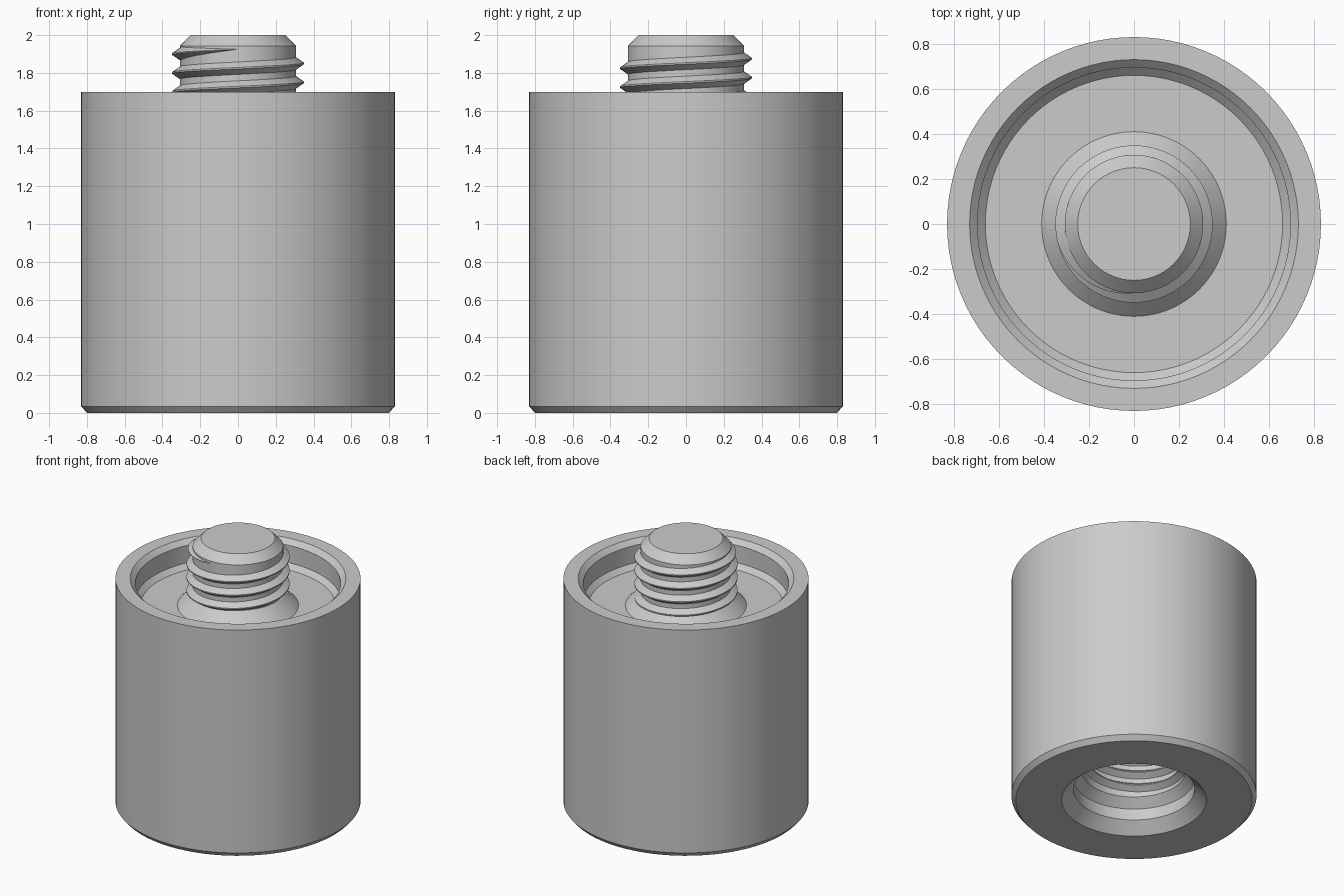
import bpy, bmesh
from math import cos, sin, tau, radians

cube = bpy.data.objects.get("Cube")
if cube:
    bpy.data.objects.remove(cube, do_unlink=True)

GREY = 0.6
STEPS = 96      # segments per turn
PITCH = 0.1     # thread rise per turn

metal = bpy.data.materials.new("plain grey")
metal.use_nodes = True
metal.diffuse_color = (GREY, GREY, GREY, 1)
metal.node_tree.nodes["Principled BSDF"].inputs["Base Color"].default_value = (GREY, GREY, GREY, 1)


def sweep(name, section, start, steps):
    """Turn a section (function of angle giving r, z points) about the z axis."""
    bm = bmesh.new()
    rings = []
    for j in range(steps + 1):
        a = start + tau * j / STEPS
        rings.append([bm.verts.new((r * cos(a), r * sin(a), z)) for r, z in section(a)])
    for near, far in zip(rings, rings[1:]):
        for i in range(len(near) - 1):
            bm.faces.new((near[i], far[i], far[i + 1], near[i + 1]))
    bmesh.ops.remove_doubles(bm, verts=bm.verts, dist=1e-5)
    mesh = bpy.data.meshes.new(name)
    bm.to_mesh(mesh)
    bm.free()
    mesh.materials.append(metal)
    ob = bpy.data.objects.new(name, mesh)
    bpy.context.collection.objects.link(ob)
    bpy.ops.object.select_all(action='DESELECT')
    bpy.context.view_layer.objects.active = ob
    ob.select_set(True)
    bpy.ops.object.shade_smooth_by_angle(angle=radians(30))
    return ob


def lathe(name, profile):
    return sweep(name, lambda a: profile, 0, STEPS)


def thread(name, root, crest, z_end, a_end, turns, fade_in, fade_out):
    """Helical ridge from root to crest radius, fading out at its ends."""
    a_start = a_end - turns * tau
    side = 1 if crest > root else -1

    def section(a):
        z = z_end + PITCH * (a - a_end) / tau
        k = min(1, (a_end - a) / fade_out)
        if fade_in:
            k = min(k, (a - a_start) / fade_in)
        k = max(0, k)
        base, tip = 0.033 * k * side, 0.004 * k * side
        r = root + (crest - root) * k
        return [(root, z - base), (r, z - tip), (r, z + tip), (root, z + base)]

    return sweep(name, section, a_start, round(turns * STEPS))


# Body: threaded bore, countersink, chamfered outside, recessed top
lathe("body", [
    (0, 0.65), (0.35, 0.65), (0.35, 0.225), (0.41, 0.165), (0.41, 0.08), (0.49, 0),
    (0.80, 0), (0.83, 0.035), (0.83, 1.70),
    (0.73, 1.70), (0.695, 1.665), (0.695, 1.535), (0.66, 1.50), (0.41, 1.50)])

# Stud with flared foot and chamfered tip
lathe("stud", [(0.41, 1.50), (0.307, 1.603), (0.307, 1.943), (0.25, 2.0), (0, 2.0)])

# Threads outside the stud and inside the bore
thread("stud_thread", 0.307, 0.349, 1.925, radians(270), 3.65, 0, radians(75))
thread("bore_thread", 0.35, 0.308, 0.61, radians(270), 3.5, radians(60), radians(60))
